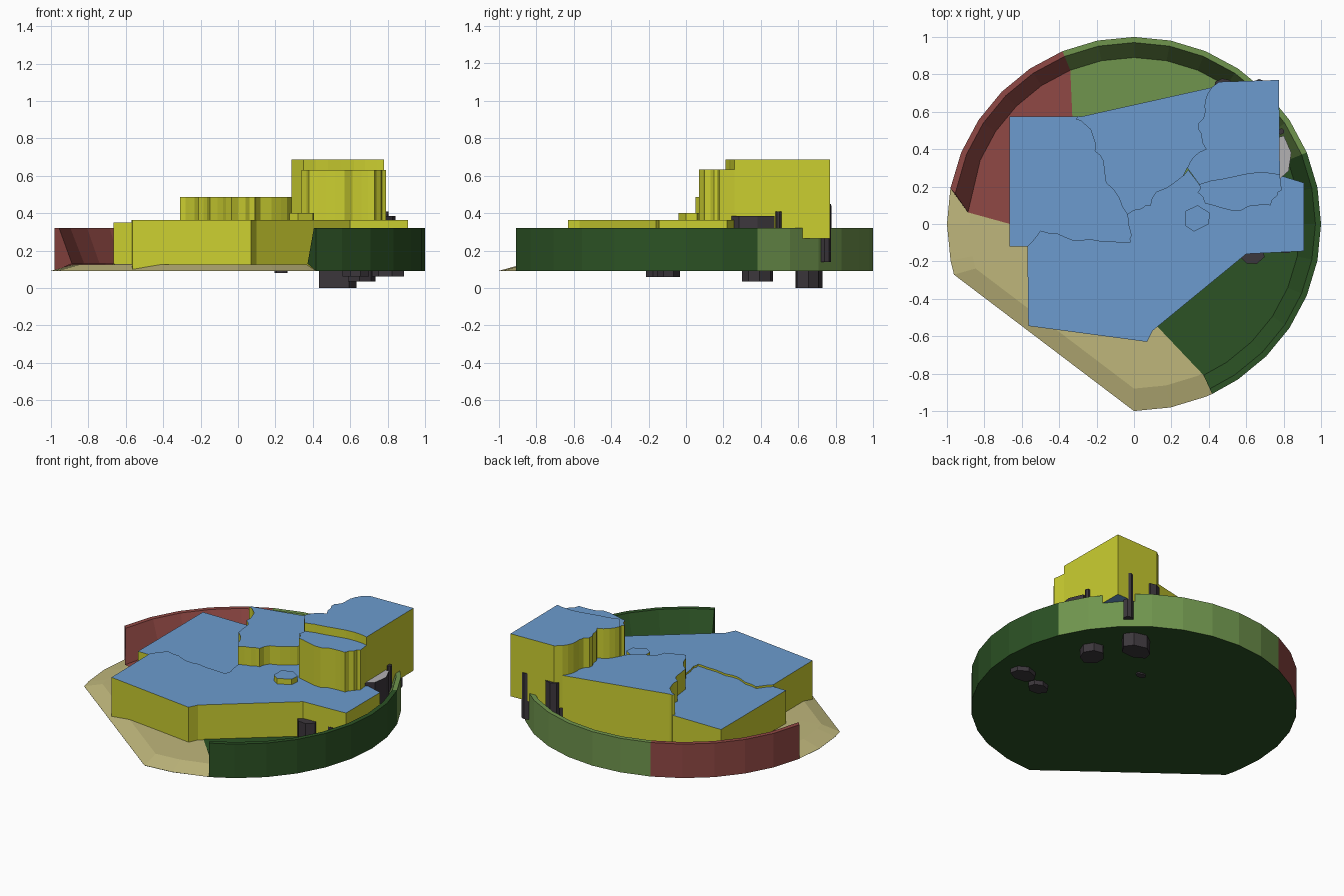
import bpy, bmesh, math, random

if "Cube" in bpy.data.objects:
    bpy.data.objects.remove(bpy.data.objects["Cube"])

random.seed(4)

def mat(name, rgb):
    m = bpy.data.materials.new(name)
    m.diffuse_color = (*rgb, 1)
    m.use_nodes = True
    m.node_tree.nodes["Principled BSDF"].inputs["Base Color"].default_value = m.diffuse_color
    return m

BLUE = mat("water_blue", (0.15, 0.33, 0.62))
YELLOW = mat("cliff_yellow", (0.60, 0.62, 0.03))
DARK = mat("dark_green", (0.025, 0.085, 0.018))
LIGHT = mat("light_green", (0.16, 0.30, 0.075))
RED = mat("red", (0.28, 0.065, 0.058))
TAN = mat("tan", (0.52, 0.47, 0.20))
GREY = mat("dark_grey", (0.045, 0.038, 0.045))
PALE = mat("pale_grey", (0.45, 0.44, 0.45))

def finish(bm, name, mats):
    bmesh.ops.remove_doubles(bm, verts=bm.verts, dist=1e-5)
    bmesh.ops.recalc_face_normals(bm, faces=bm.faces)
    me = bpy.data.meshes.new(name)
    bm.to_mesh(me)
    bm.free()
    for m in mats:
        me.materials.append(m)
    ob = bpy.data.objects.new(name, me)
    bpy.context.collection.objects.link(ob)
    return ob

def prism(name, pts, z0, z1, side, top=None, bottom=None):
    bm = bmesh.new()
    lo = [bm.verts.new((x, y, z0)) for x, y in pts]
    hi = [bm.verts.new((x, y, z1)) for x, y in pts]
    n = len(pts)
    for i in range(n):
        j = (i + 1) % n
        bm.faces.new((lo[i], lo[j], hi[j], hi[i]))
    bm.faces.new(hi).material_index = 1
    bm.faces.new(lo[::-1]).material_index = 2
    return finish(bm, name, [side, top or side, bottom or side])

def polar(r, deg, z):
    a = math.radians(deg)
    return (r * math.cos(a), r * math.sin(a), z)

# ---- round tray: coloured sectors with a raised rim ----
APEX = (-0.3, -0.1, 0.13)
STEP = 11.25

def rim_sector(name, angles, color, end_skew=0):
    bm = bmesh.new()
    rows = []
    for k, a in enumerate(angles):
        s = end_skew if k == len(angles) - 1 else 0
        rows.append([bm.verts.new(p) for p in (
            polar(1, a, 0.09), polar(1, a, 0.32),
            polar(0.97, a + s * 0.2, 0.32), polar(0.89, a + s, 0.13))])
    apex = bm.verts.new(APEX)
    for p, q in zip(rows, rows[1:]):
        for i in range(3):
            bm.faces.new((p[i], q[i], q[i + 1], p[i + 1]))
        bm.faces.new((p[3], q[3], apex))
    for r in (rows[0], rows[-1]):
        bm.faces.new(r)
    finish(bm, name, [color])

rim_sector("dark_green_sector", [-65.3] + [i * STEP for i in range(-5, 3)], DARK)
rim_sector("light_green_sector", [i * STEP for i in range(2, 11)], LIGHT)
rim_sector("red_sector", [i * STEP for i in range(10, 15)] + [169], RED, 7)

# low tan sector, sloping down to its broken edge
tan_angles = [169, 180, 191.25, 195.7, 270, 281.25, 292.5, 294.7]
bm = bmesh.new()
outer = [bm.verts.new(polar(1, a, 0.092)) for a in tan_angles]
inner = [bm.verts.new(polar(0.88, a, 0.125)) for a in tan_angles]
apex = bm.verts.new(APEX)
for i in range(len(outer) - 1):
    bm.faces.new((outer[i], outer[i + 1], inner[i + 1], inner[i]))
    bm.faces.new((inner[i], inner[i + 1], apex))
finish(bm, "tan_sector", [TAN])

# tray underside
base = [-65.3] + [i * STEP for i in range(-5, 18)] + [195.7, 270, 281.25]
prism("tray_bottom", [polar(0.999, a, 0)[:2] for a in base], 0.09, 0.0915, DARK)

# ---- map slabs sharing jagged coastlines ----
def jag(pts, amp=0.012):
    out = [pts[0]]
    for (x0, y0), (x1, y1) in zip(pts, pts[1:]):
        k = random.uniform(-amp, amp)
        d = math.hypot(x1 - x0, y1 - y0)
        out.append(((x0 + x1) / 2 - (y1 - y0) / d * k, (y0 + y1) / 2 + (x1 - x0) / d * k))
        out.append((x1, y1))
    return out

left_front = jag([(-.57, -.12), (-.5, -.035), (-.41, -.05), (-.33, -.085), (-.24, -.08),
                  (-.09, -.095), (-.02, -.1), (-.015, -.06), (-.035, .05)], 0.007)
left_back = jag([(-.035, .05), (-.08, .14), (-.15, .22), (-.165, .34), (-.21, .39),
                 (-.22, .47), (-.26, .53), (-.31, .56), (-.28, .575)])
front_back = jag([(-.035, .05), (.04, .08), (.09, .1), (.12, .17), (.23, .23), (.29, .29)])
back_tower = jag([(.285, .3), (.32, .36), (.385, .4), (.36, .48), (.345, .54), (.38, .6),
                  (.38, .66), (.415, .73)])
tower_low = jag([(.78, .26), (.74, .27), (.62, .27), (.48, .24), (.35, .21)], 0.006)
low_coast = jag([(.35, .21), (.34, .17), (.38, .11), (.47, .085), (.57, .07), (.66, .1),
                 (.73, .1), (.765, .15), (.79, .18), (.78, .26)])

def slab(name, pts, z0, z1):
    prism(name, pts, z0, z1, YELLOW, BLUE, BLUE)

slab("left_slab", left_front + left_back[1:] + [(-.665, .575), (-.665, -.12)], 0.105, 0.35)
slab("front_slab", left_front + front_back[1:] + tower_low[::-1] +
     [(.91, .22), (.91, -.145), (.6, -.16), (.1, -.57), (.07, -.63), (-.565, -.545)], 0.1, 0.363)
slab("back_slab", left_back[::-1] + front_back[1:-1] + back_tower, 0.1, 0.487)
slab("tall_slab", back_tower + [(.455, .76), (.775, .77)] + tower_low, 0.265, 0.688)
slab("tall_step", tower_low + low_coast[1:-1], 0.3, 0.632)
slab("small_islet", [(.275, .07), (.34, .1), (.405, .06), (.4, 0), (.32, -.04), (.275, -.01)],
     0.35, 0.40)

# ---- grey rocks passing through the tray: x, y, half x, half y, z0, z1, top ----
rocks = [
    (.53, .655, .11, .075, 0, .30, GREY),
    (.66, .385, .085, .085, .035, .34, GREY),
    (.775, .36, .065, .12, .2, .385, PALE),
    (.785, .495, .022, .018, .2, .41, GREY),
    (.23, .34, .04, .025, .08, .2, GREY),
    (.80, -.10, .09, .065, .06, .24, GREY),
    (.63, -.16, .07, .055, .06, .25, GREY),
    (.67, .745, .035, .03, .14, .45, GREY),
    (.48, .745, .055, .033, .1, .44, GREY),
]
for i, (x, y, rx, ry, z0, z1, top) in enumerate(rocks):
    n = 7
    pts = [(x + rx * math.cos(math.tau * k / n + i) * random.uniform(.85, 1.05),
            y + ry * math.sin(math.tau * k / n + i) * random.uniform(.85, 1.05)) for k in range(n)]
    prism(f"rock_{i + 1}", pts, z0, z1, GREY, top)
